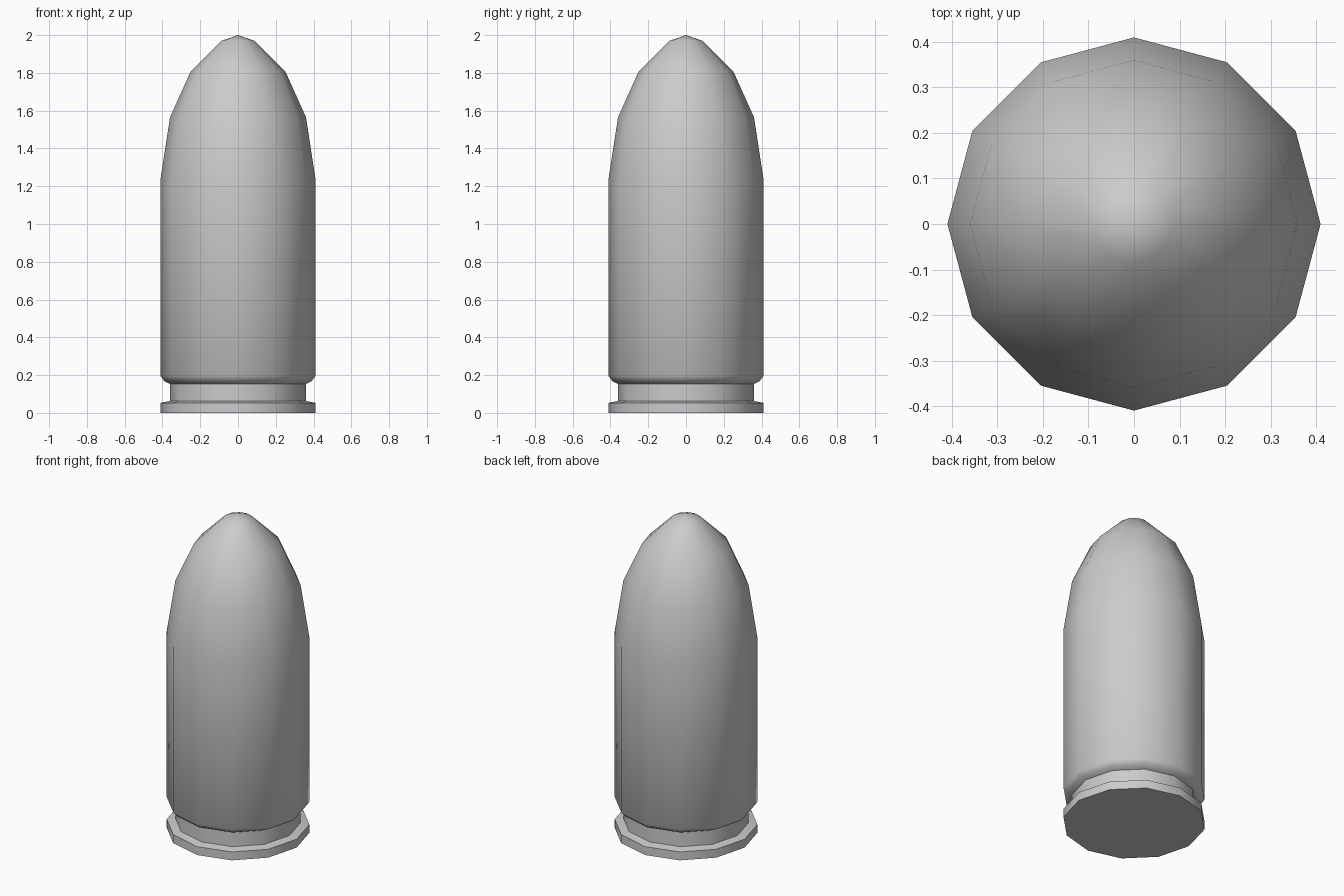
import bpy, bmesh
from math import cos, sin, tau, radians

if "Cube" in bpy.data.objects:
    bpy.data.objects.remove(bpy.data.objects["Cube"])

SIDES = 12


def lathe(name, profile):
    """Spin an (r, z) profile about z; r = 0 at either end becomes a single pole."""
    bm = bmesh.new()
    rings = []
    for r, z in profile:
        n = SIDES if r > 0 else 1
        rings.append([bm.verts.new((r * cos(tau * i / SIDES), r * sin(tau * i / SIDES), z))
                      for i in range(n)])
    for a, b in zip(rings, rings[1:]):
        for i in range(SIDES):
            j = (i + 1) % SIDES
            if len(b) == 1:
                bm.faces.new((a[i], a[j], b[0]))
            else:
                bm.faces.new((a[i], a[j], b[j], b[i]))
    # flat base
    bm.faces.new(rings[0][::-1])
    bmesh.ops.recalc_face_normals(bm, faces=bm.faces)
    mesh = bpy.data.meshes.new(name)
    bm.to_mesh(mesh)
    bm.free()
    obj = bpy.data.objects.new(name, mesh)
    bpy.context.collection.objects.link(obj)
    bpy.context.view_layer.objects.active = obj
    obj.select_set(True)
    bpy.ops.object.shade_smooth_by_angle(angle=radians(40))
    obj.select_set(False)
    return obj


# base rim, extraction groove, straight case and rounded nose in one skin
rim = [(0.41, 0), (0.41, 0.053), (0.36, 0.063)]
groove = [(0.36, 0.153)]
case = [(0.39, 0.168), (0.41, 0.195), (0.41, 1.24)]
nose = [(0.36, 1.565), (0.252, 1.805), (0.087, 1.97), (0, 2.0)]
lathe("cartridge", rim + groove + case + nose)
